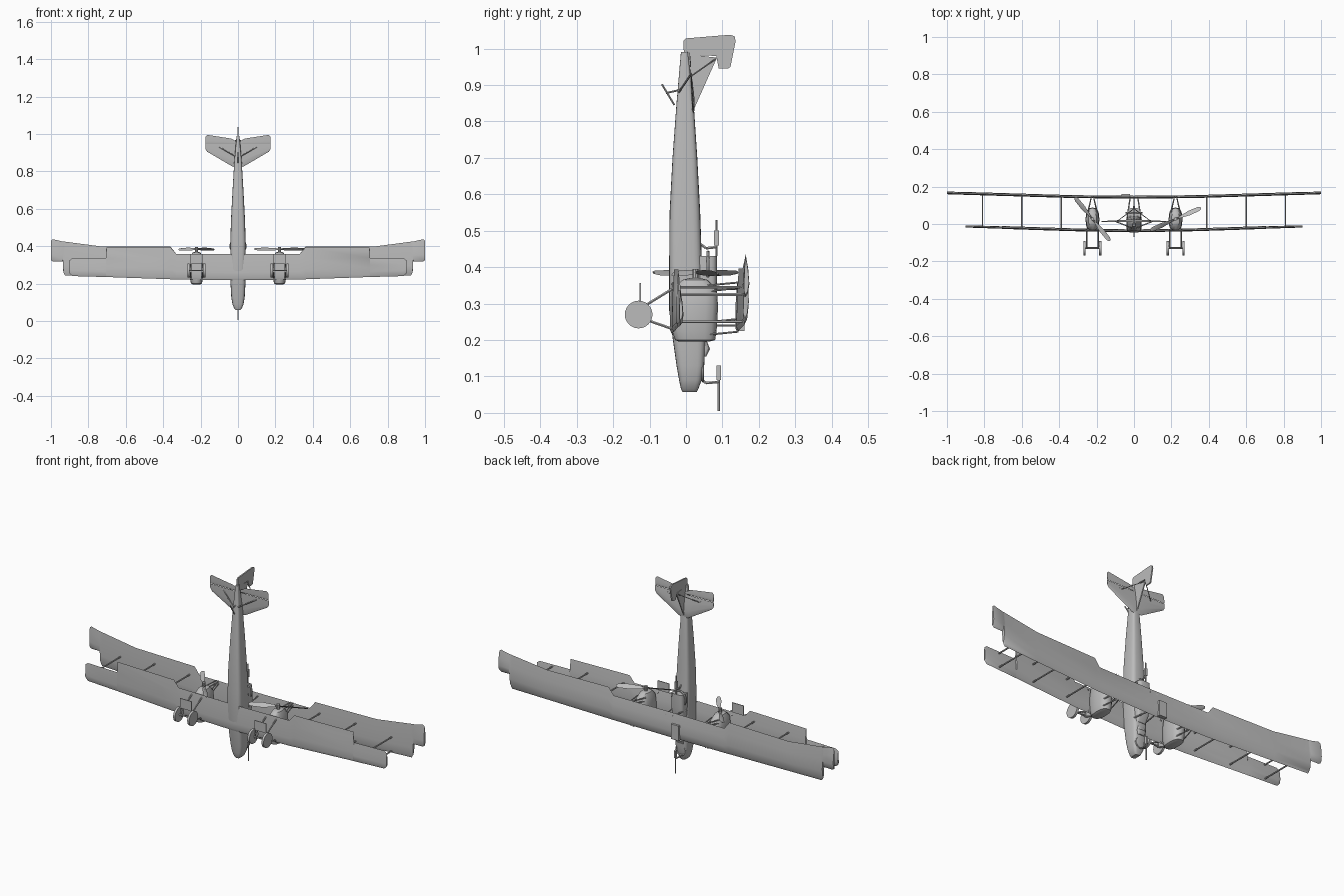
import bpy, bmesh, math
from math import sin, cos, pi
from mathutils import Vector, Matrix

cube = bpy.data.objects.get("Cube")
if cube:
    bpy.data.objects.remove(cube)

grey = bpy.data.materials.new("plain grey")
grey.use_nodes = True
colour = (0.5, 0.5, 0.5, 1)
grey.diffuse_color = colour
grey.node_tree.nodes["Principled BSDF"].inputs["Base Color"].default_value = colour


def finish(name, bm, smooth=True):
    bmesh.ops.recalc_face_normals(bm, faces=bm.faces)
    mesh = bpy.data.meshes.new(name)
    bm.to_mesh(mesh)
    bm.free()
    mesh.materials.append(grey)
    obj = bpy.data.objects.new(name, mesh)
    bpy.context.collection.objects.link(obj)
    if smooth:
        bpy.ops.object.select_all(action='DESELECT')
        obj.select_set(True)
        bpy.context.view_layer.objects.active = obj
        bpy.ops.object.shade_smooth_by_angle(angle=math.radians(35))
    return obj


def loft(name, rings, matrix=Matrix(), smooth=True):
    """Skin a list of equal point rings and cap both ends."""
    bm = bmesh.new()
    loops = [[bm.verts.new(matrix @ Vector(p)) for p in ring] for ring in rings]
    n = len(loops[0])
    for a, b in zip(loops, loops[1:]):
        for i in range(n):
            j = (i + 1) % n
            bm.faces.new((a[i], a[j], b[j], b[i]))
    bm.faces.new(loops[0])
    bm.faces.new(loops[-1])
    return finish(name, bm, smooth)


def rod(name, a, b, r=0.003, sides=6):
    a, b = Vector(a), Vector(b)
    turn = (b - a).to_track_quat('Z', 'Y').to_matrix().to_4x4()
    ring = [(r * cos(2 * pi * i / sides), r * sin(2 * pi * i / sides)) for i in range(sides)]
    h = (b - a).length
    return loft(name, [[(x, y, z) for x, y in ring] for z in (0, h)],
                Matrix.Translation(a) @ turn)


def box(name, centre, size):
    bm = bmesh.new()
    bmesh.ops.create_cube(bm, size=1, matrix=Matrix.Translation(centre) @ Matrix.Diagonal((*size, 1)))
    return finish(name, bm, False)


def side_plate(name, outline, thick):
    """Flat plate in the y-z plane."""
    return loft(name, [[(x, y, z) for y, z in outline] for x in (-thick / 2, thick / 2)], smooth=False)


def torus(name, centre, radius, r, steps=20):
    bm = bmesh.new()
    rings = []
    for i in range(steps):
        a = 2 * pi * i / steps
        rings.append([bm.verts.new((centre[0] + (radius + r * cos(b)) * cos(a),
                                    centre[1] + r * sin(b),
                                    centre[2] + (radius + r * cos(b)) * sin(a)))
                      for b in (0, pi / 3, 2 * pi / 3, pi, 4 * pi / 3, 5 * pi / 3)])
    for i in range(steps):
        p, q = rings[i], rings[(i + 1) % steps]
        for k in range(6):
            m = (k + 1) % 6
            bm.faces.new((p[k], p[m], q[m], q[k]))
    return finish(name, bm)


def body(name, sections, x0=0, power=2.0, sides=24):
    """Loft of superellipse sections given as (z, half width, y low, y high)."""
    def bend(v):
        return math.copysign(abs(v) ** (2 / power), v)
    rings = []
    for z, w, lo, hi in sections:
        rings.append([(x0 + w * bend(cos(2 * pi * i / sides)),
                       (lo + hi) / 2 + (hi - lo) / 2 * bend(sin(2 * pi * i / sides)), z)
                      for i in range(sides)])
    return loft(name, rings)


def wing(name, stations, height, thick):
    """Symmetric wing from (x, leading z, trailing z); height(x, z) gives y."""
    full = [(-x, a, b) for x, a, b in reversed(stations) if x > 0] + stations
    rings = []
    for x, a, b in full:
        ring = []
        for t, up in ((0, 0), (.08, .6), (.3, 1), (.65, .7), (1, .05), (.65, -.3), (.3, -.4), (.08, -.4)):
            z = a + (b - a) * t
            ring.append((x, height(x, z) + up * thick * min(1, (b - a) / .12), z))
        rings.append(ring)
    return loft(name, rings)


# Fuselage, nose pointing down
body("fuselage", [(.058, .012, -.01, .03), (.066, .02, -.014, .034), (.09, .03, -.019, .043),
                  (.13, .036, -.026, .05), (.2, .04, -.036, .054), (.28, .041, -.046, .054),
                  (.43, .041, -.046, .043), (.55, .037, -.045, .039), (.7, .029, -.037, .031),
                  (.85, .02, -.026, .021), (.99, .008, -.014, .005)], power=4)
body("rear_deck", [(.22, .028, .02, .056), (.26, .034, .02, .075), (.36, .036, .02, .085),
                   (.43, .034, .02, .085)], power=4)
body("windscreen", [(.155, .02, .04, .056), (.175, .024, .04, .066), (.2, .02, .04, .056)], power=3)

# Wings
def upper_y(x, z):
    return .14 + .03 * max(0, abs(x) - .22)

def lower_y(x, z):
    return -.04 + .033 * max(0, abs(x) - .15)

wing("upper_wing", [(0, .222, .358), (.33, .225, .358), (.36, .226, .397), (.72, .237, .397),
                    (.925, .243, .424), (.934, .26, .425), (.937, .318, .425),
                    (.99, .318, .437), (1, .325, .43)], upper_y, .011)
wing("lower_wing", [(0, .218, .358), (.33, .222, .358), (.36, .223, .393), (.704, .235, .393),
                    (.707, .235, .336), (.885, .24, .336), (.9, .255, .325)], lower_y, .011)
box("gravity_tank", (-.045, .152, .265), (.045, .016, .08))

# Tailplane, fin and rudder
def tail_y(x, z):
    return .01 + (.985 - z) * .06

wing("tailplane", [(0, .82, .945), (.03, .826, .945), (.165, .905, .945), (.175, .92, .945)], tail_y, .006)
wing("elevators", [(0, .947, .955), (.018, .947, .965), (.035, .947, .975), (.165, .947, .995),
                   (.174, .947, .985)], tail_y, .005)
side_plate("fin", [(.018, .825), (.085, .975), (.002, .985)], .006)
side_plate("rudder", [(-.006, .99), (-.007, 1.022), (0, 1.028), (.122, 1.038), (.134, 1.033),
                      (.136, 1.02), (.122, .95), (.115, .945), (.09, .945), (.083, .98), (.01, .982)], .007)
rod("tail_skid", (0, -.066, .902), (0, -.032, .845), .003)
rod("tail_skid_brace", (0, -.055, .878), (0, -.01, .888), .003)

# Guns and their rings
torus("nose_gun_ring", (0, .046, .115), .027, .004)
torus("rear_gun_ring", (0, .06, .4), .041, .005)
for name, z0, z1, mount, y in (("nose_gun", .005, .13, .085, .09), ("rear_gun", .43, .53, .455, .084)):
    rod(name, (0, y, z0), (0, y, z1), .0035)
    box(name + "_body", (0, y, mount + .025), (.01, .013, .04))
    rod(name + "_arm", (0, y, mount), (0, .055, mount - .003), .004)
    rod(name + "_post", (0, .055, mount - .003), (0, .035, mount + .012), .004)

for s, side in ((1, "left"), (-1, "right")):
    # Interplane struts
    for x in (.39, .6, .81):
        for z in (.25, .325 if x > .7 else .345):
            rod(side + "_wing_strut", (s * x, lower_y(x, z), z), (s * x, upper_y(x, z), z), .004)
    # Cabane and tail struts
    for z in (.24, .34):
        rod(side + "_cabane_strut", (s * .036, .04, z), (s * .02, .144, z), .0035)
    rod(side + "_tail_strut", (s * .014, -.02, .88), (s * .1, .014, .93), .003)
    rod(side + "_fin_strut", (0, .082, .972), (s * .09, .015, .925), .002)

    # Engine nacelle
    cx = s * .222
    body(side + "_nacelle", [(.196, .02, -.02, .065), (.2, .029, -.03, .08), (.225, .035, -.038, .084),
                             (.29, .037, -.04, .088), (.34, .033, -.034, .085),
                             (.365, .022, -.01, .06), (.37, .012, .01, .04)], cx, 2.6, 16)
    rod(side + "_propeller_shaft", (cx, .026, .36), (cx, .026, .395), .009, 10)
    for z, dy in ((.215, .065), (.25, .07), (.335, .07), (.35, .06)):
        for d in (-1, 1):
            rod(side + "_nacelle_strut", (cx + d * .024, dy, z), (cx + d * .006, .144, z + .008), .003)

    # Two-bladed pusher propeller
    blade = []
    for r, w, twist in ((-.148, .006, .5), (-.135, .013, .5), (-.08, .015, .6), (-.02, .007, .9),
                        (.02, .007, -.9), (.08, .015, -.6), (.135, .013, -.5), (.148, .006, -.5)):
        c, t = (w * cos(twist), w * sin(twist))
        blade.append([(r, c, t), (r, .0, .003), (r, -c, -t), (r, .0, -.003)])
    angle = math.radians(24 if s > 0 else -51)
    loft(side + "_propeller", blade, Matrix.Translation((cx, .026, .384)) @ Matrix.Rotation(angle, 4, 'Z'))

    # Undercarriage
    rod(side + "_axle", (cx - .044, -.13, .27), (cx + .044, -.13, .27), .004)
    box(side + "_mudguard", (cx, -.126, .331), (.07, .004, .052))
    for d in (-1, 1):
        wx = cx + d * .042
        rod(side + "_wheel", (wx - .006, -.13, .27), (wx + .006, -.13, .27), .038, 24)
        lx = cx + d * .03
        rod(side + "_rear_leg", (lx, -.128, .285), (lx, -.03, .345), .004)
        rod(side + "_front_leg", (lx, -.128, .262), (lx, -.03, .228), .004)
        rod(side + "_mudguard_arm", (lx, -.126, .27), (lx, -.126, .31), .003)
